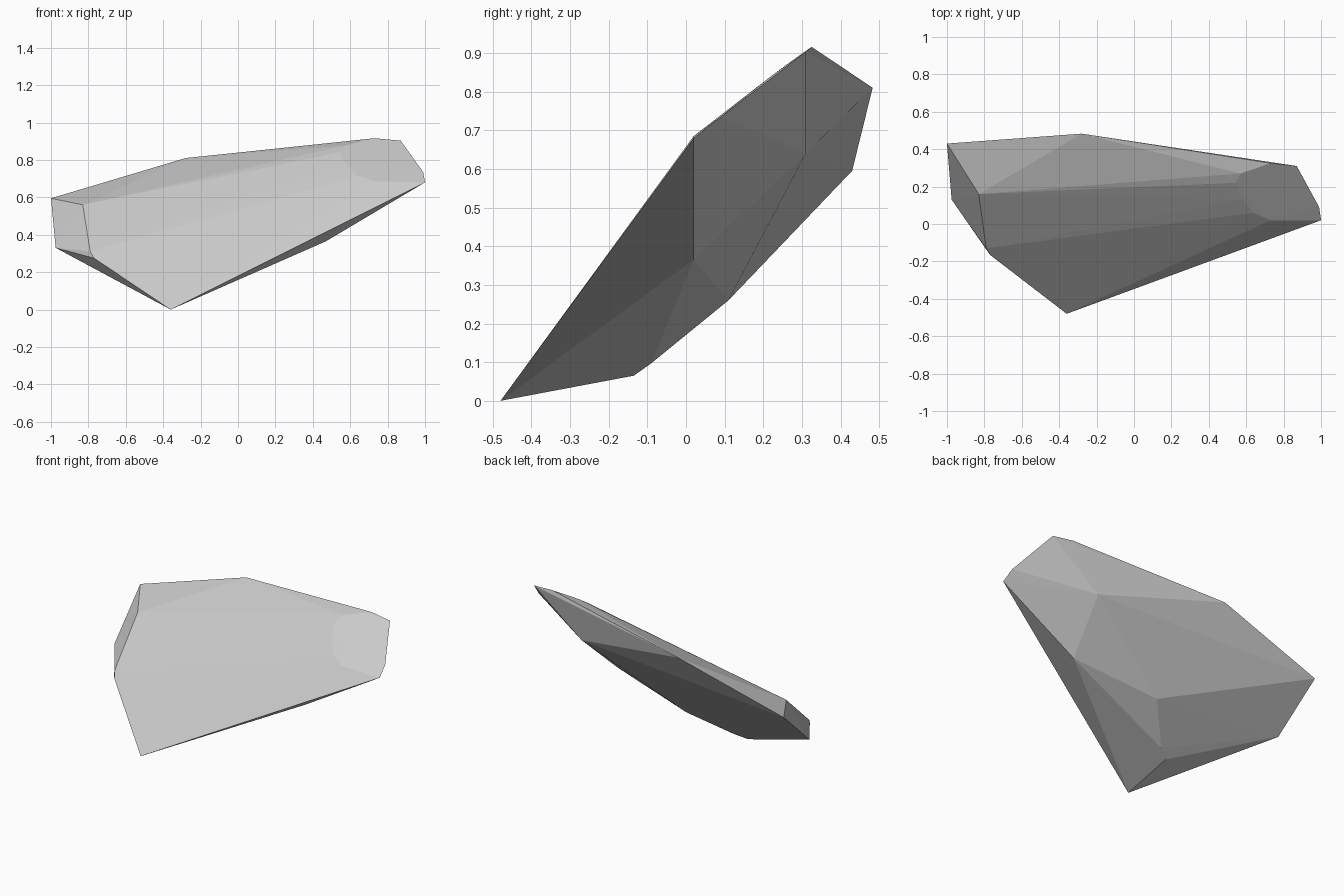
import bpy
import bmesh

# Upper rim of the shard, running around its outline
rim = [(-0.36, -0.48, 0), (1, 0.02, 0.68), (0.99, 0.09, 0.735), (0.87, 0.31, 0.903),
       (0.73, 0.325, 0.916), (-0.28, 0.483, 0.81), (-1, 0.43, 0.595),
       (-0.975, 0.13, 0.33), (-0.77, -0.165, 0.275)]

# Slightly domed top: left corner and the curved edge of the bevelled right end
top = [(-0.83, 0.16, 0.56), (-0.79, -0.13, 0.31),
       (0.73, 0.02, 0.685), (0.64, 0.06, 0.716), (0.58, 0.13, 0.77),
       (0.54, 0.22, 0.84), (0.57, 0.27, 0.877)]

# Keel ridge along the underside
keel = [(0.47, 0.02, 0.365), (0.53, 0.31, 0.64), (-0.08, 0.11, 0.26),
        (-0.28, -0.09, 0.097), (-0.35, -0.135, 0.065)]

# Wrap the points in a flat-faced convex skin
bm = bmesh.new()
for p in rim + top + keel:
    bm.verts.new(p)
bmesh.ops.convex_hull(bm, input=bm.verts[:])
loose = [v for v in bm.verts if not v.link_faces]
bmesh.ops.delete(bm, geom=loose, context='VERTS')
bmesh.ops.recalc_face_normals(bm, faces=bm.faces[:])

mesh = bpy.data.meshes.new("rock_shard")
bm.to_mesh(mesh)
bm.free()
bpy.context.collection.objects.link(bpy.data.objects.new("rock_shard", mesh))
